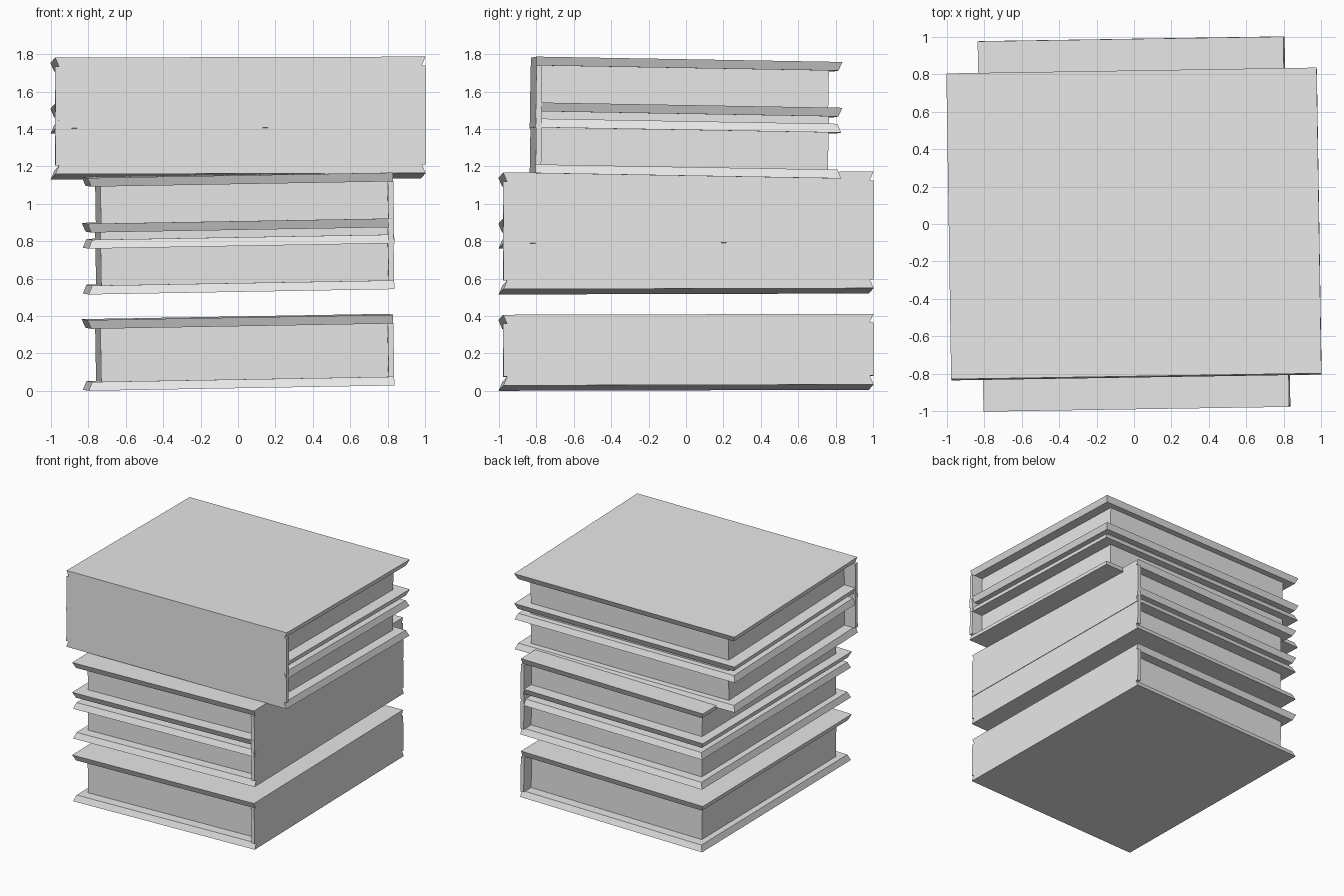
import bpy
import bmesh
from math import radians
from mathutils import Matrix

cube = bpy.data.objects.get("Cube")
if cube:
    bpy.data.objects.remove(cube, do_unlink=True)

# Single flat colour
grey = bpy.data.materials.new("light_grey")
grey.use_nodes = True
grey.diffuse_color = (0.8, 0.8, 0.8, 1)
grey.node_tree.nodes["Principled BSDF"].inputs["Base Color"].default_value = (0.8, 0.8, 0.8, 1)

# Book dimensions (half sizes), with the spine on local +x
HX, HY, HZ = 0.8175, 0.99, 0.189
BOARD = 0.047        # cover thickness
CHAMFER = 0.02       # inward slope of the cover edges
SPINE = 0.03         # spine thickness
FORE_INSET, END_INSET = 0.07, 0.1


def add_slab(bm, rect_a, z_a, rect_b, z_b):
    """Solid between two rectangles (x0, x1, y0, y1) at two heights."""
    rings = []
    for (x0, x1, y0, y1), z in ((rect_a, z_a), (rect_b, z_b)):
        corners = ((x0, y0), (x1, y0), (x1, y1), (x0, y1))
        rings.append([bm.verts.new((x, y, z)) for x, y in corners])
    low, high = rings
    bm.faces.new(low[::-1])
    bm.faces.new(high)
    for i in range(4):
        j = (i + 1) % 4
        bm.faces.new((low[i], low[j], high[j], high[i]))


def finish(bm, name, matrix):
    bmesh.ops.recalc_face_normals(bm, faces=bm.faces)
    mesh = bpy.data.meshes.new(name)
    bm.to_mesh(mesh)
    bm.free()
    mesh.materials.append(grey)
    obj = bpy.data.objects.new(name, mesh)
    obj.matrix_world = matrix
    bpy.context.collection.objects.link(obj)


def add_book(label, z, turn):
    matrix = (Matrix.Translation((0, 0, z))
              @ Matrix.Rotation(radians(turn + 0.9), 4, 'Z')
              @ Matrix.Rotation(radians(-1.0), 4, 'Y')
              @ Matrix.Rotation(radians(0.15), 4, 'X'))
    inner_z = HZ - BOARD
    outer = (-HX, HX, -HY, HY)
    inner = (-HX + CHAMFER, HX, -HY + CHAMFER, HY - CHAMFER)

    # Two boards with sloping edges, joined by the spine
    bm = bmesh.new()
    add_slab(bm, outer, -HZ, inner, -inner_z)
    add_slab(bm, inner, inner_z, outer, HZ)
    spine = (HX - SPINE, HX, -HY, HY)
    add_slab(bm, spine, -inner_z, spine, inner_z)
    finish(bm, label + "_book_cover", matrix)

    # Recessed page block
    bm = bmesh.new()
    pages = (-HX + FORE_INSET, HX - SPINE, -HY + END_INSET, HY - END_INSET)
    add_slab(bm, pages, -inner_z, pages, inner_z)
    finish(bm, label + "_book_pages", matrix)


# Stack: three books with spines to +x, two with spines to the front
for label, z, turn in (("bottom", 0.206, 0), ("second", 0.721, 0), ("third", 0.966, 0),
                       ("fourth", 1.336, -90), ("top", 1.581, -90)):
    add_book(label, z, turn)
